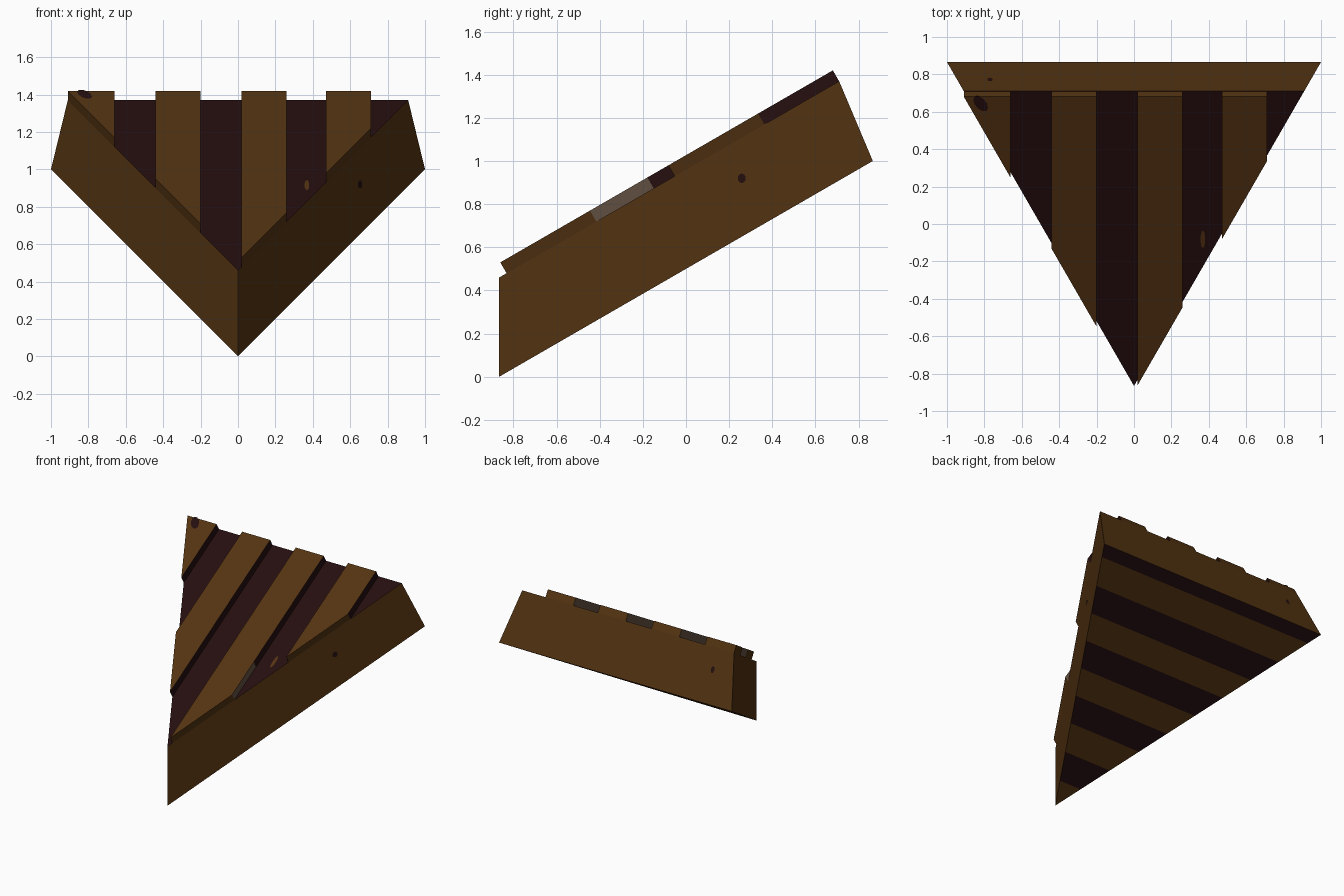
import bpy, bmesh, math
from mathutils import Vector, Matrix

if "Cube" in bpy.data.objects:
    bpy.data.objects.remove(bpy.data.objects["Cube"])

SLOPE = math.tan(math.radians(30))
UP = Vector((0, -0.5, 0.866))          # direction square to the slope


def material(name, rgb):
    m = bpy.data.materials.new(name)
    m.diffuse_color = (*rgb, 1)
    m.use_nodes = True
    m.node_tree.nodes["Principled BSDF"].inputs["Base Color"].default_value = m.diffuse_color
    return m


BROWN = material("brown wood", (0.089, 0.034, 0.006))
DARK = material("dark wood", (0.019, 0.0045, 0.005))
GREY = material("weathered grey", (0.12, 0.078, 0.052))
MATS = [BROWN, DARK, GREY]


def finish(bm, name):
    me = bpy.data.meshes.new(name)
    bm.to_mesh(me)
    bm.free()
    for m in MATS:
        me.materials.append(m)
    ob = bpy.data.objects.new(name, me)
    bpy.context.collection.objects.link(ob)
    return ob


def loft(low, high):
    """Solid between two matching outlines."""
    bm = bmesh.new()
    a = [bm.verts.new(p) for p in low]
    b = [bm.verts.new(p) for p in high]
    bm.faces.new(a)
    bm.faces.new(b)
    n = len(a)
    for i in range(n):
        j = (i + 1) % n
        bm.faces.new((a[i], a[j], b[j], b[i]))
    bmesh.ops.recalc_face_normals(bm, faces=bm.faces)
    return bm


def cut(bm, co, no):
    geom = bm.verts[:] + bm.edges[:] + bm.faces[:]
    bmesh.ops.bisect_plane(bm, geom=geom, dist=1e-5, plane_co=co, plane_no=no)
    bm.normal_update()


def edge_y(x):
    return -0.866 + 1.732 * abs(x)


def deck_z(y):
    return 0.46 + SLOPE * (y + 0.866)


# Sloping triangular slab: dark deck, brown sides, striped underside
slab = loft([(0, -0.866, 0), (1, 0.866, 1), (-1, 0.866, 1)],
            [(0, -0.866, 0.46), (0.91, 0.71, deck_z(0.71)), (-0.91, 0.71, deck_z(0.71))])
stops = [0.05, 0.16, 0.265, 0.37, 0.475, 0.58, 0.685, 0.795, 0.905]
for f in stops:
    cut(slab, (0, 0.866 - 1.732 * f, 1 - f), (0, 0.866, 0.5))
for f in slab.faces:
    if f.normal.dot(UP) > 0.95:
        f.material_index = 1
    elif f.normal.dot(UP) < -0.95:
        t = 1 - f.calc_center_bounds().z
        f.material_index = 1 - sum(t > s for s in stops) % 2
finish(slab, "sloping_slab")

# Raised planks running up the slope, trimmed to the slanted sides
planks = [(-0.91, -0.66), (-0.44, -0.2), (0.02, 0.26), (0.47, 0.71)]
for i, (x0, x1) in enumerate(planks):
    outline = [(x0, edge_y(x0)), (x1, edge_y(x1)), (x1, 0.71), (x0, 0.71)]
    if edge_y(x0) > 0.7:
        outline.pop()
    low = [Vector((x, y, deck_z(y) - 0.001)) for x, y in outline]
    bm = loft(low, [p + UP * 0.059 for p in low])
    if i == 2:
        cut(bm, (0, -0.15, deck_z(-0.15)), (0, 0.866, 0.5))
    for f in bm.faces:
        if f.normal.x < -0.95:
            f.material_index = 2
        elif f.normal.x > 0.95:
            worn = i == 2 and f.calc_center_median().y < -0.15
            f.material_index = 2 if worn else 1
    finish(bm, f"raised_plank_{i + 1}")


# Wood knots: thin oval marks on the surfaces
def knot(name, co, normal, rx, ry, mat, turn=0):
    n = Vector(normal).normalized()
    rot = n.to_track_quat('Z', 'Y').to_matrix().to_4x4()
    m = (Matrix.Translation(Vector(co) + n * 0.003) @ rot
         @ Matrix.Rotation(turn, 4, 'Z') @ Matrix.Diagonal((rx, ry, 1, 1)))
    bm = bmesh.new()
    bmesh.ops.create_circle(bm, cap_ends=True, segments=10, radius=1, matrix=m)
    for f in bm.faces:
        f.material_index = mat
    finish(bm, name)


knot("plank_knot", (-0.82, 0.645, deck_z(0.645) + 0.067), UP, 0.03, 0.055, 1, 0.6)
knot("deck_knot", (0.368, -0.08, deck_z(-0.08)), UP, 0.013, 0.055, 0)
knot("side_knot", (0.65, 0.26, 0.92), (0.866, -0.5, 0), 0.022, 0.022, 1)
knot("back_knot", (-0.77, 0.77, 1.226), (0, 0.368, 0.156), 0.015, 0.025, 1)
